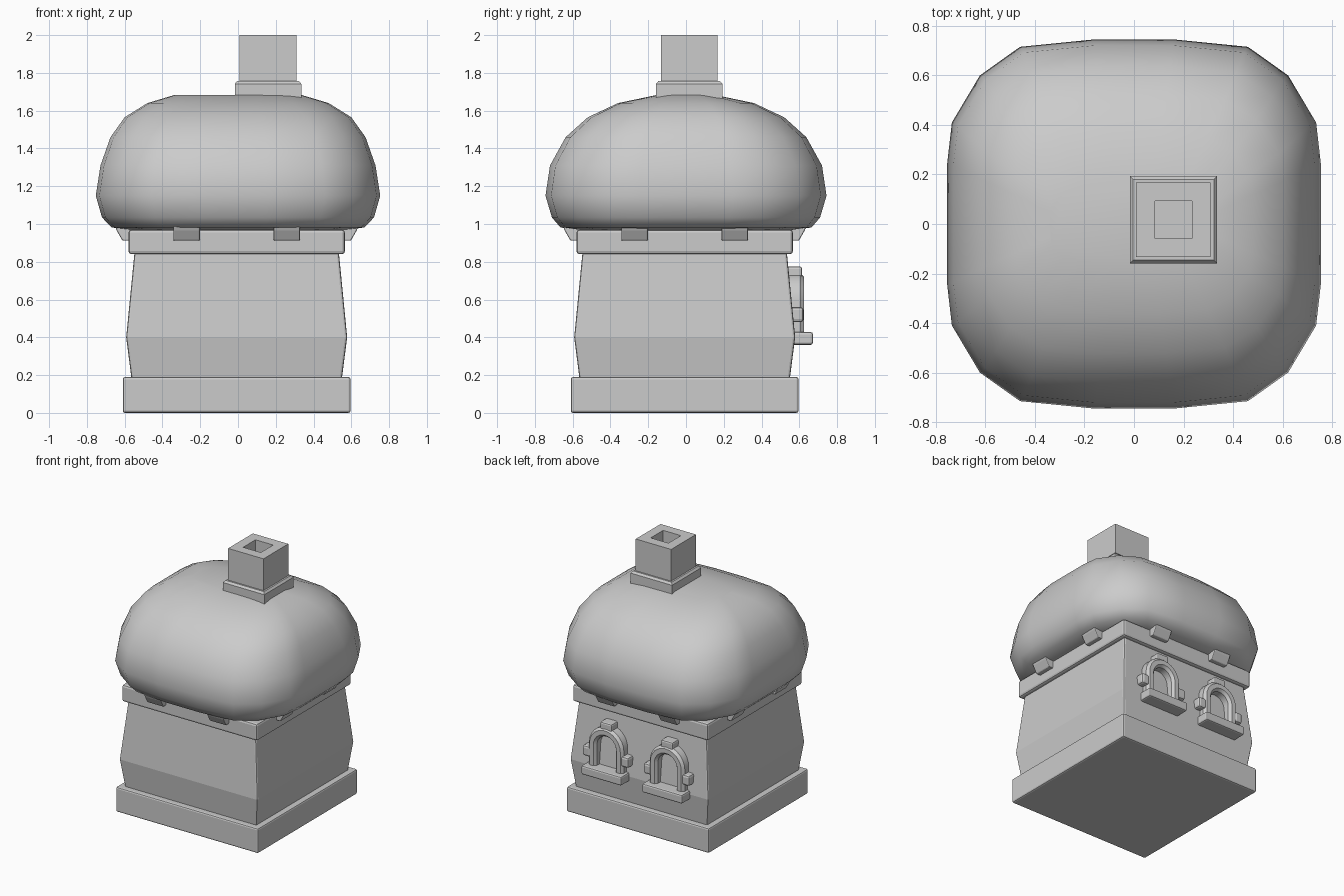
import bpy, bmesh, math

if "Cube" in bpy.data.objects:
    bpy.data.objects.remove(bpy.data.objects["Cube"], do_unlink=True)

# One plain grey for everything
grey = bpy.data.materials.new("plain grey")
grey.use_nodes = True
COL = (0.6, 0.6, 0.6, 1)
grey.diffuse_color = COL
grey.node_tree.nodes["Principled BSDF"].inputs["Base Color"].default_value = COL

C = -0.007  # the walls and plinth sit slightly off centre


def finish(name, bm, bevel=0, angle=None):
    """Turn a bmesh into a named, coloured object."""
    bmesh.ops.recalc_face_normals(bm, faces=bm.faces[:])
    me = bpy.data.meshes.new(name)
    bm.to_mesh(me)
    bm.free()
    me.materials.append(grey)
    ob = bpy.data.objects.new(name, me)
    bpy.context.collection.objects.link(ob)
    if bevel:
        mod = ob.modifiers.new("edge bevel", 'BEVEL')
        mod.width = bevel
        mod.segments = 2
        mod.limit_method = 'ANGLE'
        mod.angle_limit = math.radians(40)
    if angle:
        bpy.ops.object.select_all(action='DESELECT')
        ob.select_set(True)
        bpy.context.view_layer.objects.active = ob
        bpy.ops.object.shade_smooth_by_angle(angle=math.radians(angle))
    return ob


def loft(rings, closed=False):
    """Skin a list of point rings; cap the ends, or join them when closed."""
    bm = bmesh.new()
    vs = [[bm.verts.new(p) for p in ring] for ring in rings]
    pairs = list(zip(vs, vs[1:])) + ([(vs[-1], vs[0])] if closed else [])
    for a, b in pairs:
        for i in range(len(a)):
            j = (i + 1) % len(a)
            bm.faces.new((a[i], a[j], b[j], b[i]))
    if not closed:
        bm.faces.new(vs[0])
        bm.faces.new(vs[-1])
    return bm


def square(cx, cy, h, z):
    return [(cx + sx * h, cy + sy * h, z)
            for sx, sy in ((-1, -1), (1, -1), (1, 1), (-1, 1))]


def box(name, x, y, z, bevel=0):
    rings = [[(x[0], y[0], k), (x[1], y[0], k), (x[1], y[1], k), (x[0], y[1], k)]
             for k in z]
    return finish(name, loft(rings), bevel)


def stack(name, cx, cy, levels, bevel=0, closed=False):
    """Square tower from (half width, height) levels."""
    rings = [square(cx, cy, h, z) for h, z in levels]
    return finish(name, loft(rings, closed), bevel)


# Plinth, bulging walls and cornice
stack("plinth", C, C, [(0.603, 0), (0.603, 0.19)], 0.012)
stack("walls", C, C, [(0.555, 0.17), (0.558, 0.19), (0.585, 0.4), (0.54, 0.86)], 0.012)
stack("cornice", C, C, [(0.573, 0.84), (0.573, 0.97)], 0.016)

# Pillowy roof: rounded-square rings, (half x, half y, height)
quarter = [(1, 0.33), (0.975, 0.55), (0.825, 0.805), (0.61, 0.96), (0.215, 1)]
outline = (quarter + [(-x, y) for x, y in quarter[::-1]]
           + [(-x, -y) for x, y in quarter] + [(x, -y) for x, y in quarter[::-1]])
levels = [(0.56, 0.56, 0.966), (0.67, 0.665, 0.982), (0.72, 0.71, 1.035),
          (0.753, 0.744, 1.15), (0.728, 0.72, 1.31), (0.675, 0.637, 1.46),
          (0.6, 0.52, 1.565), (0.48, 0.36, 1.64), (0.34, 0.16, 1.682)]
roof = loft([[(x * hx, y * hy, z) for x, y in outline] for hx, hy, z in levels])
finish("roof", roof, angle=50)

# Chimney with an open flue
CX, CY = 0.159, 0.017
stack("chimney_collar", CX, CY, [(0.176, 1.58), (0.176, 1.742), (0.163, 1.757)])
stack("chimney_stack", CX, CY,
      [(0.15, 1.7), (0.15, 2.0), (0.075, 2.0), (0.075, 1.7)], closed=True)

# Beam ends under the eaves, two on each side, outer face sloping in
for side in range(4):
    a = side * math.pi / 2
    ca, sa = round(math.cos(a)), round(math.sin(a))
    for k, off in enumerate((-0.265, 0.265)):
        rings = []
        for u in (off - 0.07, off + 0.07):
            prof = [(-0.5, 0.99), (-0.645, 0.99), (-0.635, 0.965),
                    (-0.605, 0.912), (-0.5, 0.912)]
            rings.append([(C + u * ca - v * sa, C + u * sa + v * ca, z)
                          for v, z in prof])
        finish(f"beam_end_{side + 1}_{k + 1}", loft(rings), 0.006)


def arch_frame(name, cx, r_in, r_out, front):
    """Rounded moulding swept up one jamb, over the arch and down again."""
    spring, foot, back = 0.59, 0.42, 0.5
    w = r_out - r_in
    prof = [(r_in, back), (r_in, front - 0.02), (r_in + w * 0.25, front),
            (r_out - w * 0.25, front), (r_out, front - 0.02), (r_out, back)]
    rings = [[(cx + r, y, foot) for r, y in prof]]
    for i in range(13):
        t = math.pi * i / 12
        rings.append([(cx + r * math.cos(t), y, spring + r * math.sin(t))
                      for r, y in prof])
    rings.append([(cx - r, y, foot) for r, y in prof])
    finish(name, loft(rings), angle=40)


# Two arched windows on the back wall
for tag, cx in (("left", 0.25), ("right", -0.266)):
    arch_frame(f"{tag}_window_arch", cx, 0.08, 0.148, 0.625)
    box(f"{tag}_window_sill", (cx - 0.17, cx + 0.17), (0.52, 0.672), (0.36, 0.428), 0.012)
    box(f"{tag}_window_keystone", (cx - 0.05, cx + 0.05), (0.5, 0.615), (0.715, 0.775), 0.012)
    for n, s in (("a", -1), ("b", 1)):
        x = sorted((cx + s * 0.13, cx + s * 0.195))
        box(f"{tag}_window_side_block_{n}", x, (0.52, 0.622), (0.48, 0.56), 0.016)
